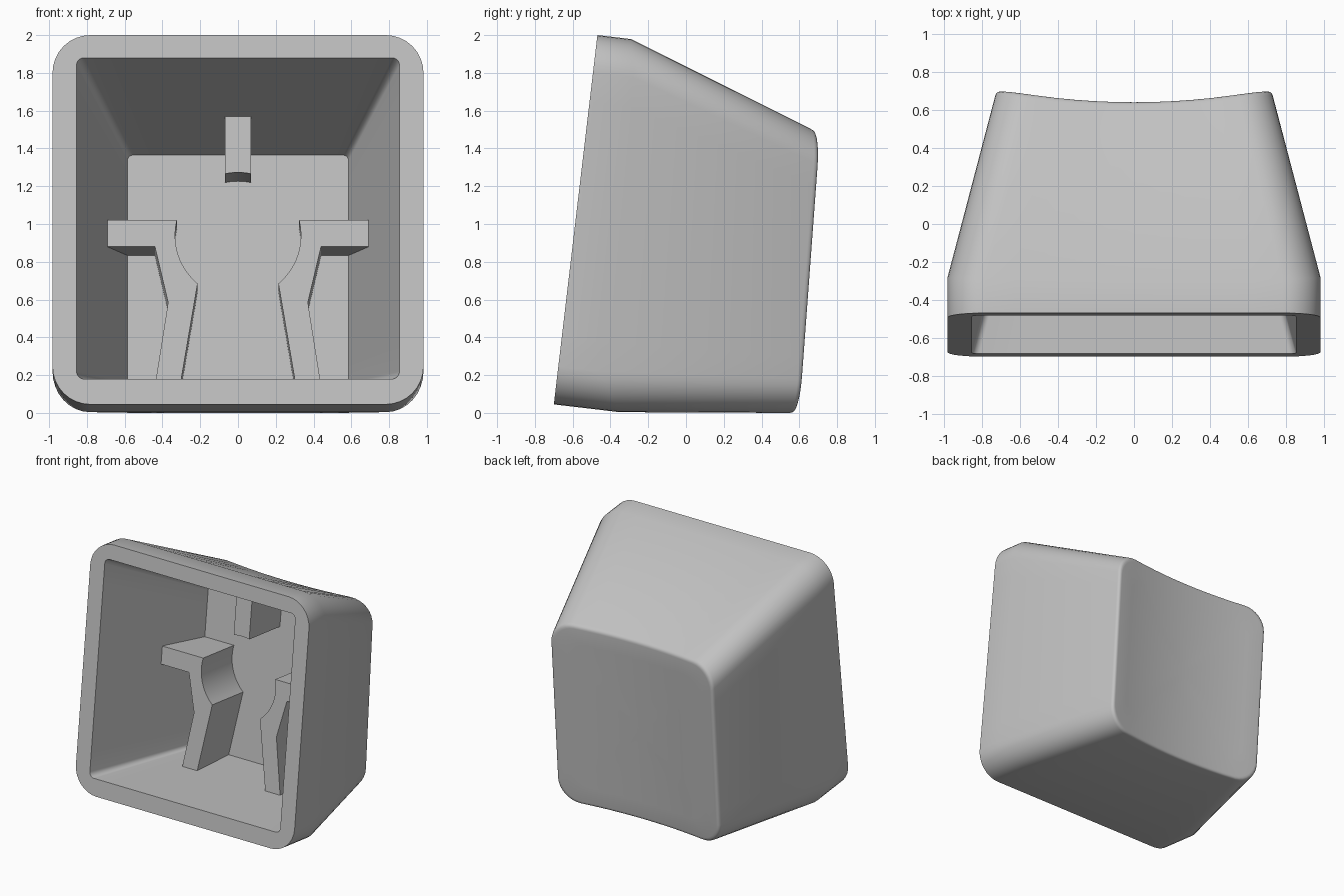
import bpy, bmesh, math
from mathutils import Vector

if "Cube" in bpy.data.objects:
    bpy.data.objects.remove(bpy.data.objects["Cube"])

TILT = math.atan(0.118)
INWARD = Vector((0, math.cos(TILT), -math.sin(TILT)))   # from the opening into the cap

plastic = bpy.data.materials.new("grey plastic")
plastic.diffuse_color = (0.54, 0.54, 0.54, 1)
plastic.use_nodes = True
plastic.node_tree.nodes["Principled BSDF"].inputs["Base Color"].default_value = plastic.diffuse_color


def rim_y(z):
    return -0.705 + 0.118 * z


def dish_y(x, z):
    return 0.603 + 0.074 * z - 0.07 * (1 - (x / 0.72) ** 2)


def ring(hx, z0, z1, r, y_of, arc=8, side=10):
    """Rounded rectangle in x and z, with y given by a surface."""
    corners = [(hx - r, z1 - r), (r - hx, z1 - r), (r - hx, z0 + r), (hx - r, z0 + r)]
    flat = []
    for i, (cx, cz) in enumerate(corners):
        for k in range(arc + 1):
            a = math.radians(90 * (i + k / arc))
            flat.append((cx + r * math.cos(a), cz + r * math.sin(a)))
        a = math.radians(90 * (i + 1))
        px, pz = flat[-1]
        nx, nz = corners[(i + 1) % 4]
        nx, nz = nx + r * math.cos(a), nz + r * math.sin(a)
        for k in range(1, side):
            t = k / side
            flat.append((px + (nx - px) * t, pz + (nz - pz) * t))
    return [Vector((x, y_of(x, z), z)) for x, z in flat]


def finish(bm, name, smooth):
    bmesh.ops.recalc_face_normals(bm, faces=bm.faces)
    mesh = bpy.data.meshes.new(name)
    bm.to_mesh(mesh)
    bm.free()
    obj = bpy.data.objects.new(name, mesh)
    bpy.context.collection.objects.link(obj)
    mesh.materials.append(plastic)
    if smooth:
        bpy.ops.object.select_all(action='DESELECT')
        obj.select_set(True)
        bpy.context.view_layer.objects.active = obj
        bpy.ops.object.shade_smooth_by_angle(angle=math.radians(30))
    return obj


def prism(name, outline):
    """Front outline in x and z, pushed inward until it sinks into the cap's back wall."""
    bm = bmesh.new()
    front = [Vector((x, rim_y(z) + 0.6, z)) for x, z in outline]
    a = [bm.verts.new(p) for p in front]
    b = [bm.verts.new(p + INWARD * 0.43) for p in front]
    bm.faces.new(a)
    bm.faces.new(b[::-1])
    for i in range(len(a)):
        j = (i + 1) % len(a)
        bm.faces.new((a[i], a[j], b[j], b[i]))
    return finish(bm, name, True)


# Shell: inner back wall, inner wall, rim, skirt, tapered sides, dished face
inner_back = ring(0.585, 0.13, 1.365, 0.03, lambda x, z: rim_y(z) + 1.0)
inner_rim = ring(0.855, 0.18, 1.88, 0.04, lambda x, z: rim_y(z))
outer_rim = ring(0.982, 0.045, 2.0, 0.2, lambda x, z: rim_y(z))


def skirt_depth(z):
    if z > 1.8:
        return 0.217 - 0.037 * (z - 1.8) / 0.2
    if z < 0.245:
        return 0.217 + 0.133 * (0.245 - z) / 0.2
    return 0.217


skirt = [p + INWARD * skirt_depth(p.z) for p in outer_rim]
edge = ring(0.725, 0.0, 1.492, 0.18, dish_y)
CENTRE_Z = 0.746


def dish_ring(s):
    out = []
    for p in edge:
        x, z = p.x * s, CENTRE_Z + (p.z - CENTRE_Z) * s
        out.append(Vector((x, dish_y(x, z), z)))
    return out


rings = [inner_back, inner_rim, outer_rim, skirt]
start = [e.lerp(s, 0.025) for e, s in zip(edge, skirt)]
end = dish_ring(0.968)
for t in (0, 0.25, 0.5, 0.75, 1):      # small rounded edge around the dish
    rings.append([a.lerp(e, t).lerp(e.lerp(b, t), t) for a, e, b in zip(start, edge, end)])
rings += [dish_ring(s) for s in (0.8, 0.6, 0.4, 0.2)]

bm = bmesh.new()
loops = [[bm.verts.new(p) for p in r] for r in rings]
for lo, hi in zip(loops, loops[1:]):
    for i in range(len(lo)):
        j = (i + 1) % len(lo)
        bm.faces.new((lo[i], lo[j], hi[j], hi[i]))
bm.faces.new(loops[0])
tip = bm.verts.new((0, dish_y(0, CENTRE_Z), CENTRE_Z))
last = loops[-1]
for i in range(len(last)):
    bm.faces.new((last[i], last[(i + 1) % len(last)], tip))
finish(bm, "cap_shell", True)

# Mounting brackets: a mirrored pair around a round socket, and a post above it
SOCKET_Z, SOCKET_R = 0.94, 0.333


def socket_arc(a0, a1, n):
    return [(SOCKET_R * math.cos(math.radians(a0 + (a1 - a0) * k / n)),
             SOCKET_Z + SOCKET_R * math.sin(math.radians(a0 + (a1 - a0) * k / n)))
            for k in range(n + 1)]


bracket = [(0.69, 1.02), (0.69, 0.88), (0.44, 0.88), (0.37, 0.585), (0.447, 0.1), (0.314, 0.1)]
bracket += socket_arc(-50, 14, 12)
for side, name in ((1, "right_bracket"), (-1, "left_bracket")):
    prism(name, [(x * side, z) for x, z in bracket])

prism("upper_post", [(0.07, 1.57), (-0.07, 1.57)] + socket_arc(102, 78, 6))
